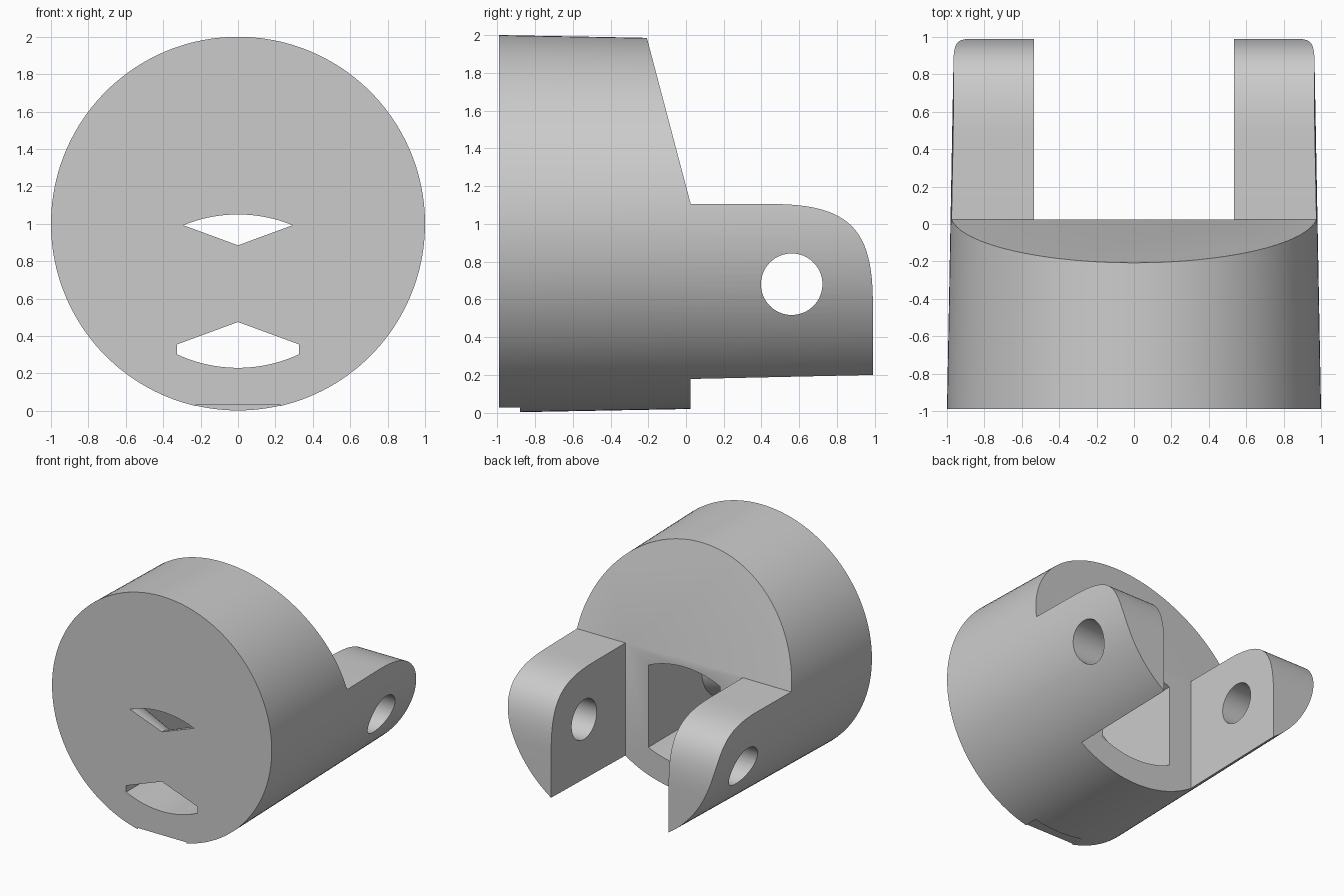
import bpy, bmesh, math
from mathutils import Vector, Matrix

if "Cube" in bpy.data.objects:
    bpy.data.objects.remove(bpy.data.objects["Cube"])

FRONT, BACK, WALL = -0.99, 0.99, 0.025   # y of front face, lug ends, rear wall


def make(name, bm):
    bmesh.ops.recalc_face_normals(bm, faces=bm.faces[:])
    me = bpy.data.meshes.new(name)
    bm.to_mesh(me)
    bm.free()
    ob = bpy.data.objects.new(name, me)
    bpy.context.collection.objects.link(ob)
    return ob


def prism(name, points, offset):
    """Extrude a closed outline of 3D points along offset."""
    bm = bmesh.new()
    face = bm.faces.new([bm.verts.new(p) for p in points])
    ext = bmesh.ops.extrude_face_region(bm, geom=[face])
    moved = [g for g in ext["geom"] if isinstance(g, bmesh.types.BMVert)]
    bmesh.ops.translate(bm, verts=moved, vec=Vector(offset))
    return make(name, bm)


def box(name, x, y, z):
    pts = [(x[0], y[0], z[0]), (x[1], y[0], z[0]), (x[1], y[0], z[1]), (x[0], y[0], z[1])]
    return prism(name, pts, (0, y[1] - y[0], 0))


def lathe(name, rings, matrix, segments):
    """Solid of revolution: rings are (position, radius) along local z."""
    bm = bmesh.new()
    loops = []
    for h, r in rings:
        loops.append([bm.verts.new((r * math.cos(2 * math.pi * i / segments),
                                    r * math.sin(2 * math.pi * i / segments), h))
                      for i in range(segments)])
    for a, b in zip(loops, loops[1:]):
        for i in range(segments):
            j = (i + 1) % segments
            bm.faces.new((a[i], a[j], b[j], b[i]))
    bm.faces.new(loops[0])
    bm.faces.new(loops[-1])
    bm.transform(matrix)
    return make(name, bm)


def cut(target, tool, operation="DIFFERENCE"):
    mod = target.modifiers.new("cut", "BOOLEAN")
    mod.operation, mod.solver, mod.object = operation, "EXACT", tool
    bpy.context.view_layer.objects.active = target
    bpy.ops.object.modifier_apply(modifier=mod.name)
    bpy.data.objects.remove(tool)


# Slightly tapered round body lying along y
along_y = Matrix.Translation((0, 0, 1)) @ Matrix.Rotation(-math.pi / 2, 4, "X")
along_x = Matrix.Rotation(math.pi / 2, 4, "Y")
body = lathe("housing", [(FRONT, 1.0), (BACK, 0.963)], along_y, 160)

# Side outline: sloped rear face and lugs with a rounded upper end
p0, p1, p2, p3 = (Vector(p) for p in ((0.45, 1.105), (0.87, 1.105), (0.99, 0.97), (0.99, 0.58)))
curve = []
for i in range(25):
    t = i / 24
    curve.append(p0 * (1 - t) ** 3 + p1 * 3 * t * (1 - t) ** 2 + p2 * 3 * t * t * (1 - t) + p3 * t ** 3)
side = [(-1.2, -0.2), (-1.2, 2.2), (-0.264, 2.2), (WALL, 1.105)]
side += [tuple(p) for p in curve] + [(0.99, -0.2)]
cut(body, prism("side_outline", [(-1.2, y, z) for y, z in side], (2.4, 0, 0)), "INTERSECT")

# Gap between the lugs and the cross hole through both
cut(body, box("lug_gap", (-0.535, 0.535), (WALL, 1.3), (-0.3, 1.5)))
hole = Matrix.Translation((0, 0.56, 0.68)) @ along_x
cut(body, lathe("pin_hole", [(-1.2, 0.163), (1.2, 0.163)], hole, 64))

# Through cavity with arched floor and ceiling, around a waisted half bar at the front
half, radius, steps = 0.325, 0.77, 24
xs = [-half + 2 * half * i / steps for i in range(steps + 1)]
rise = [math.sqrt(radius ** 2 - x * x) for x in xs]
outline = [(x, -1.1, 1.0 - r) for x, r in zip(xs, rise)]
outline += [(x, -1.1, 0.28 + r) for x, r in reversed(list(zip(xs, rise)))]
cavity = prism("cavity", outline, (0, 1.3, 0))
bar_at = Matrix.Translation((0, FRONT, 0.68)) @ along_x
bar = lathe("waisted_bar", [(-0.4, 0.352), (0, 0.205), (0.4, 0.352)], bar_at, 96)
cut(cavity, bar)
cut(body, cavity)

# Shallow notch under the front edge
cut(body, box("front_notch", (-0.225, 0.225), (-1.2, -0.88), (-0.2, 0.035)))

# Colour and shading
grey = bpy.data.materials.new("grey")
grey.diffuse_color = (0.6, 0.6, 0.6, 1)
grey.use_nodes = True
grey.node_tree.nodes["Principled BSDF"].inputs["Base Color"].default_value = grey.diffuse_color
body.data.materials.clear()
body.data.materials.append(grey)
for poly in body.data.polygons:
    poly.material_index = 0
bpy.ops.object.select_all(action="DESELECT")
body.select_set(True)
bpy.context.view_layer.objects.active = body
bpy.ops.object.shade_smooth_by_angle(angle=math.radians(20))
